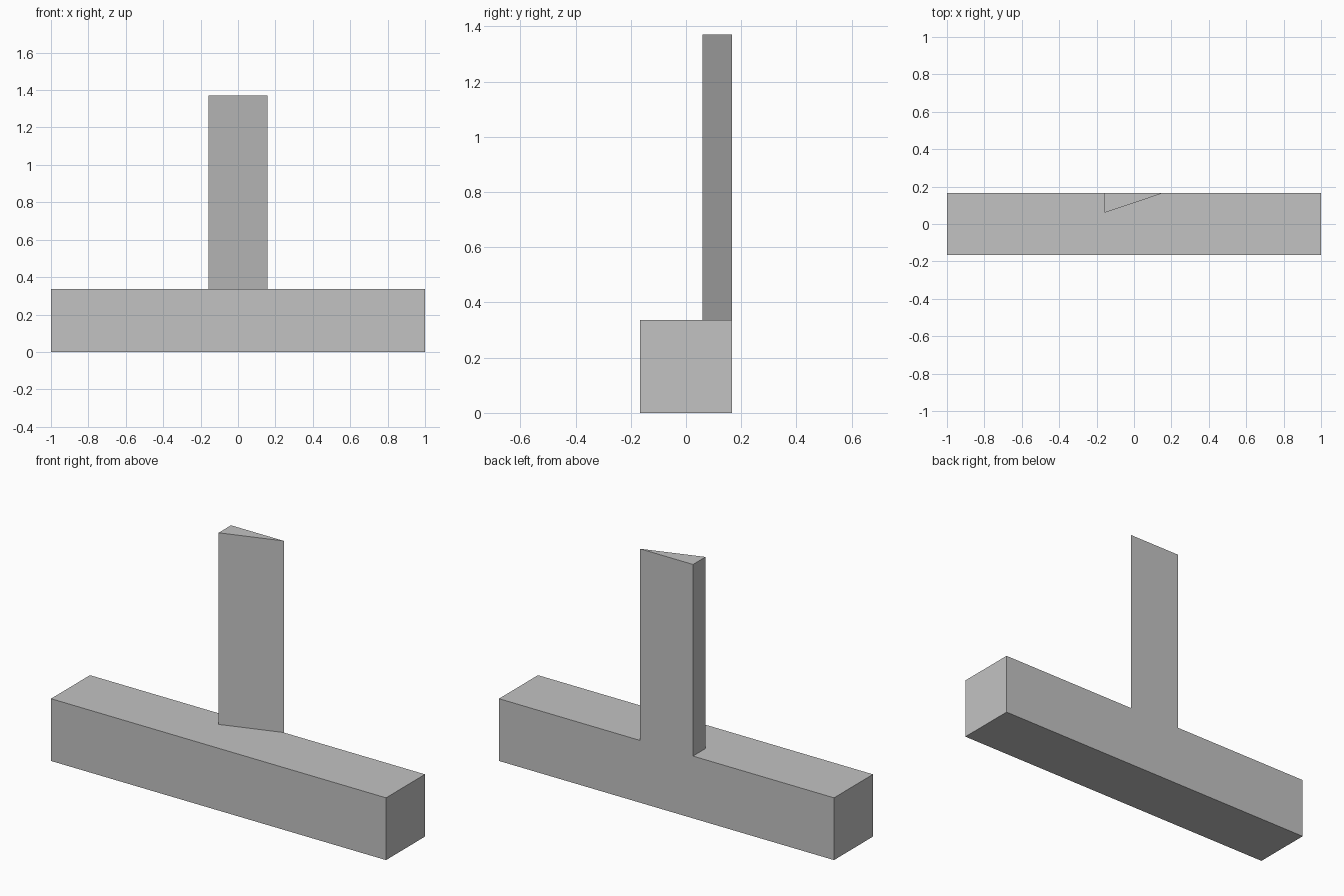
import bpy
import bmesh

cube = bpy.data.objects.get("Cube")
if cube:
    bpy.data.objects.remove(cube, do_unlink=True)

# Main sizes
HALF_LENGTH, HALF_DEPTH, BEAM_TOP = 1.0, 0.166, 0.336
POST_HALF, POST_FRONT, POST_TOP = 0.158, 0.06, 1.37

# Plain grey material
grey = bpy.data.materials.new("light_grey")
grey.use_nodes = True
colour = (0.545, 0.545, 0.545, 1.0)
grey.diffuse_color = colour
grey.node_tree.nodes["Principled BSDF"].inputs["Base Color"].default_value = colour

# Footprints: rectangular beam and triangular post, both flush at the back
beam_plan = [(-HALF_LENGTH, -HALF_DEPTH), (HALF_LENGTH, -HALF_DEPTH),
             (HALF_LENGTH, HALF_DEPTH), (-HALF_LENGTH, HALF_DEPTH)]
post_plan = [(POST_HALF, HALF_DEPTH), (-POST_HALF, POST_FRONT), (-POST_HALF, HALF_DEPTH)]

bm = bmesh.new()


def ring(plan, z):
    return [bm.verts.new((x, y, z)) for x, y in plan]


bottom = ring(beam_plan, 0)
top = ring(beam_plan, BEAM_TOP)
foot = ring(post_plan, BEAM_TOP)
head = ring(post_plan, POST_TOP)

# Beam: underside, front, two ends, and the top around the post foot
bm.faces.new(bottom)
for i, j in ((0, 1), (1, 2), (3, 0)):
    bm.faces.new((bottom[i], bottom[j], top[j], top[i]))
bm.faces.new(top[:3] + foot + top[3:])

# Post: slanted front, narrow side and cap
for i in range(2):
    bm.faces.new((foot[i], foot[i + 1], head[i + 1], head[i]))
bm.faces.new(head)

# One continuous back face across beam and post
bm.faces.new((bottom[3], bottom[2], top[2], foot[0], head[0], head[2], foot[2], top[3]))

bmesh.ops.recalc_face_normals(bm, faces=bm.faces)
mesh = bpy.data.meshes.new("beam_with_post")
bm.to_mesh(mesh)
bm.free()
mesh.materials.append(grey)
bpy.context.collection.objects.link(bpy.data.objects.new("beam_with_post", mesh))
